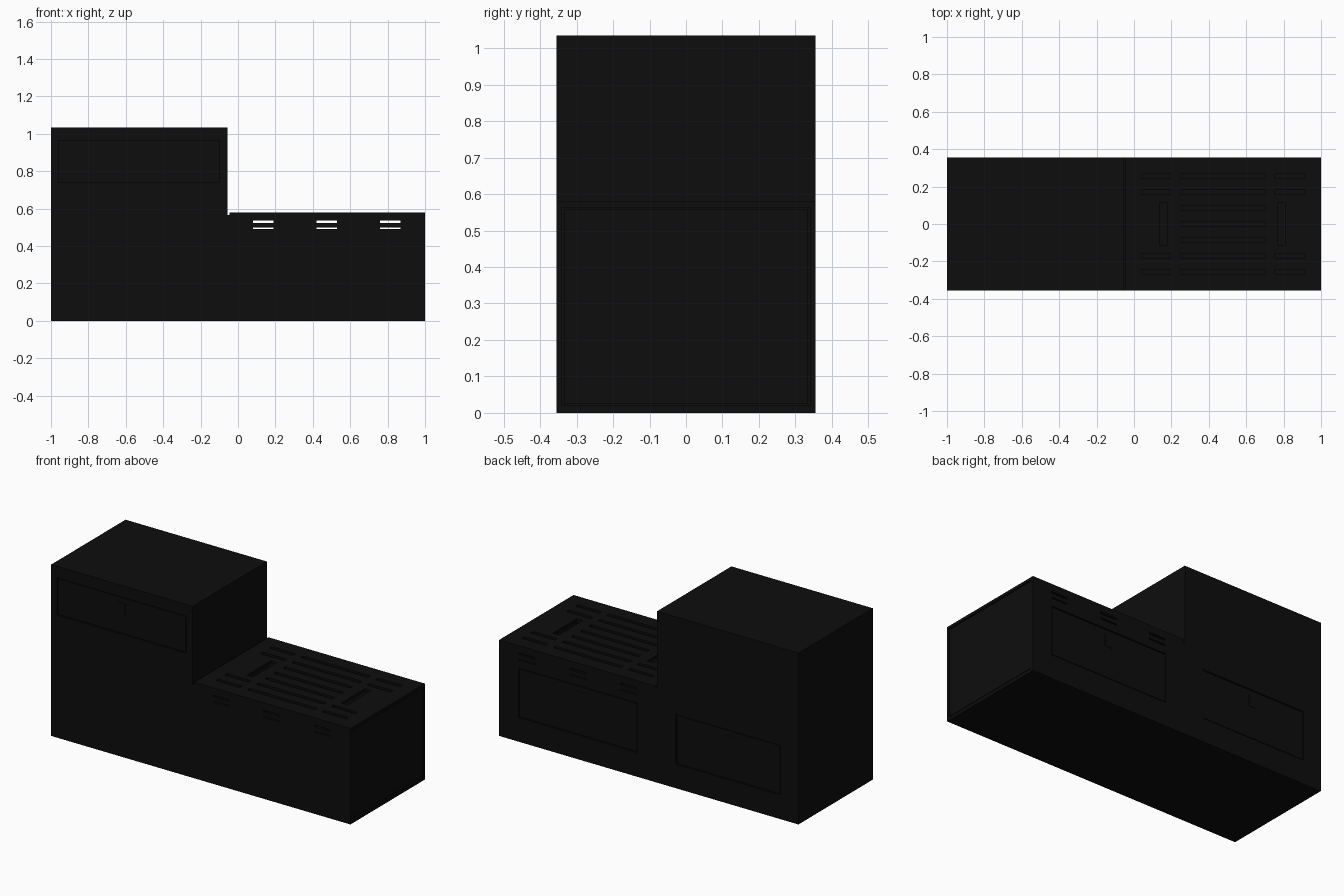
import bpy
import bmesh
from mathutils import Matrix, Vector

old = bpy.data.objects.get("Cube")
if old:
    bpy.data.objects.remove(old, do_unlink=True)

HALF = 0.355     # half depth of the cabinet
WALL = 0.015     # sheet thickness
RECESS = 0.01    # depth of the panel pockets
GAP = 0.005      # seam around each panel

black = bpy.data.materials.new("matte_black")
black.diffuse_color = (0.004, 0.004, 0.004, 1)
black.use_nodes = True
black.node_tree.nodes["Principled BSDF"].inputs["Base Color"].default_value = (0.004, 0.004, 0.004, 1)


def add_object(name, bm):
    bmesh.ops.recalc_face_normals(bm, faces=bm.faces)
    mesh = bpy.data.meshes.new(name)
    bm.to_mesh(mesh)
    bm.free()
    mesh.materials.append(black)
    obj = bpy.data.objects.new(name, mesh)
    bpy.context.collection.objects.link(obj)
    return obj


def boxes(name, spans):
    """One object from (x0, x1, y0, y1, z0, z1) boxes."""
    bm = bmesh.new()
    for x0, x1, y0, y1, z0, z1 in spans:
        centre = Vector((x0 + x1, y0 + y1, z0 + z1)) / 2
        size = Matrix.Diagonal((x1 - x0, y1 - y0, z1 - z0, 1))
        bmesh.ops.create_cube(bm, size=1, matrix=Matrix.Translation(centre) @ size)
    return add_object(name, bm)


def cut(obj, spans):
    """Subtract separate boxes from an object and discard the cutter."""
    cutter = boxes("cutter", spans)
    cutter.hide_render = True
    mod = obj.modifiers.new("cut", "BOOLEAN")
    mod.operation = "DIFFERENCE"
    mod.solver = "EXACT"
    mod.object = cutter
    bpy.context.view_layer.objects.active = obj
    bpy.ops.object.modifier_apply(modifier=mod.name)
    bpy.data.objects.remove(cutter, do_unlink=True)


# Stepped cabinet: a tall left block and a low right block with a thin seam
bm = bmesh.new()
outline = [(-1, 0), (1, 0), (1, 0.58), (-0.045, 0.58), (-0.045, 0.565),
           (-0.055, 0.565), (-0.055, 1.035), (-1, 1.035)]
side = bm.faces.new([bm.verts.new((x, -HALF, z)) for x, z in outline])
sweep = bmesh.ops.extrude_face_region(bm, geom=[side])
bmesh.ops.translate(bm, vec=(0, 2 * HALF, 0),
                    verts=[v for v in sweep["geom"] if isinstance(v, bmesh.types.BMVert)])
cabinet = add_object("cabinet_body", bm)

# Hollow compartment behind the vents
cut(cabinet, [(-0.03, 1 - 2 * WALL, WALL - HALF, HALF - WALL, WALL, 0.58 - WALL)])

# Vent slots through the front and back sheets
vents = []
for x in (0.135, 0.475, 0.815):
    for z, h in ((0.53, 0.006), (0.496, 0.004)):
        for y in (-HALF, HALF):
            vents.append((x - 0.055, x + 0.055, y - 0.03, y + 0.03, z - h, z + h))
cut(cabinet, vents)

# Louvre slots and two hand holds in the low top
slots = []
for row in range(-3, 4):
    y = row * 0.085
    spans = [(0.25, 0.70)]
    if abs(row) >= 2:
        spans += [(0.04, 0.20), (0.75, 0.91)]
    slots += [(a, b, y - 0.011, y + 0.011, 0.55, 0.6) for a, b in spans]
for x in (0.16, 0.79):
    slots.append((x - 0.02, x + 0.02, -0.115, 0.115, 0.55, 0.6))
cut(cabinet, slots)

# Doors: pocket, inset leaf and a latch near the top centre
doors = [("front_upper_door", -1, -0.96, -0.10, 0.74, 0.965),
         ("back_low_door", 1, 0.075, 0.87, 0.145, 0.445),
         ("back_tall_door", 1, -0.88, -0.18, 0.145, 0.445)]


def layer(facing, x0, x1, z0, z1, inner, outer):
    """Box lying between two depths measured from the front or back sheet."""
    y0, y1 = sorted((facing * (HALF - inner), facing * (HALF - outer)))
    return (x0, x1, y0, y1, z0, z1)


cut(cabinet, [layer(f, x0, x1, z0, z1, RECESS, -0.02) for _, f, x0, x1, z0, z1 in doors])
for name, f, x0, x1, z0, z1 in doors:
    boxes(name, [layer(f, x0 + GAP, x1 - GAP, z0 + GAP, z1 - GAP, RECESS, 0.003)])
    mid = (x0 + x1) / 2
    boxes(name + "_latch", [layer(f, mid - 0.025, mid + 0.025, z1 - 0.105, z1 - 0.035, 0.003, 0)])

# Inset end panel of the low block
cut(cabinet, [(1 - RECESS, 1.02, -0.34, 0.34, 0.02, 0.563)])
boxes("end_panel", [(1 - RECESS, 0.997, GAP - 0.34, 0.34 - GAP, 0.02 + GAP, 0.563 - GAP)])
